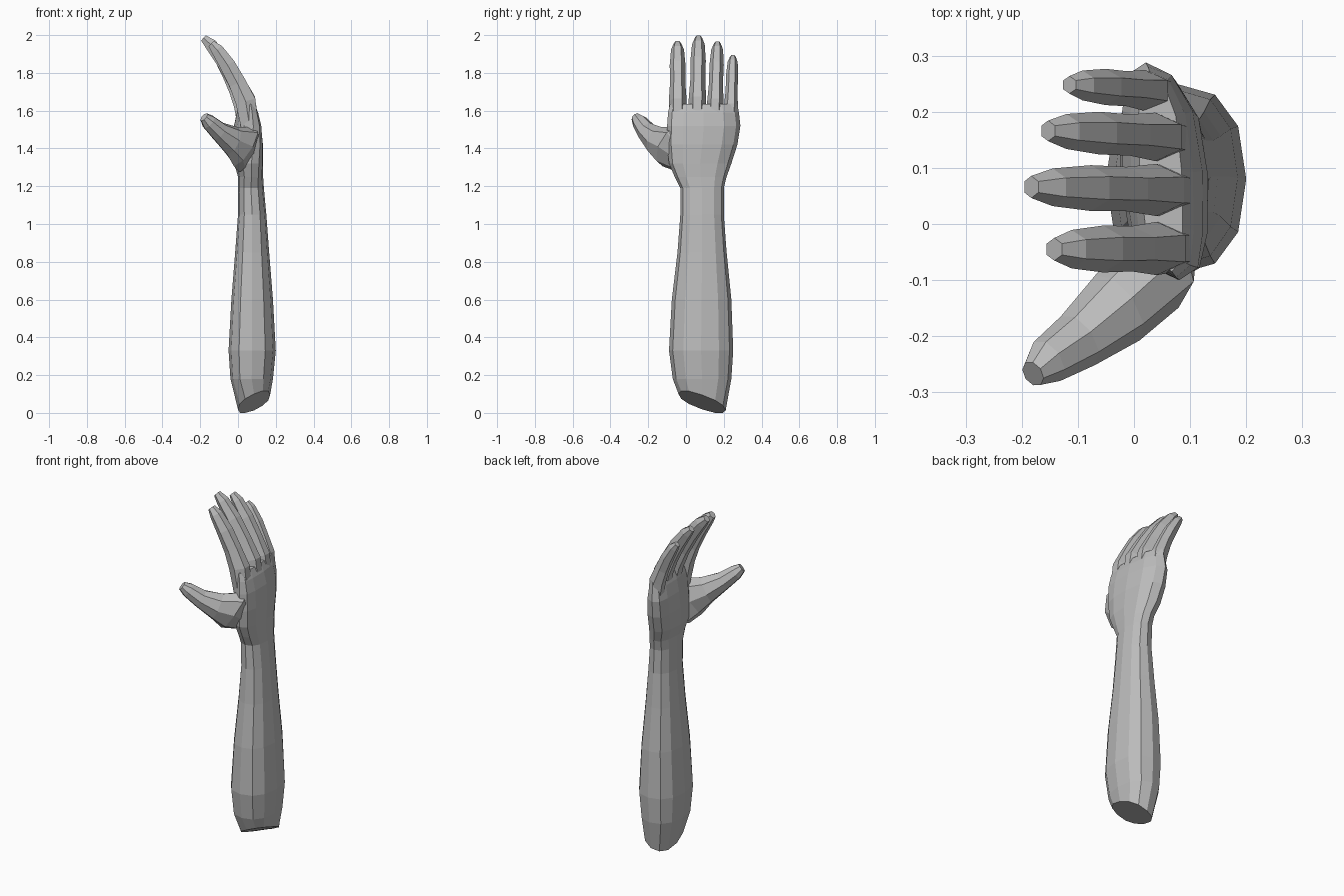
import bpy, bmesh
from math import cos, sin, pi
from mathutils import Vector

if "Cube" in bpy.data.objects:
    bpy.data.objects.remove(bpy.data.objects["Cube"])


def spow(c, p):
    return (1 if c >= 0 else -1) * abs(c) ** p


def ring(center, u, v, ru, rv, n, p=1.0):
    """Closed section around center, spanned by axes u and v (p < 1 is boxier)."""
    return [Vector(center) + u * ru * spow(cos(2 * pi * i / n), p)
            + v * rv * spow(sin(2 * pi * i / n), p) for i in range(n)]


def loft(name, rings):
    """Skin a list of equal-sized rings and cap both ends."""
    bm = bmesh.new()
    rows = [[bm.verts.new(co) for co in r] for r in rings]
    n = len(rows[0])
    for a, b in zip(rows, rows[1:]):
        for i in range(n):
            j = (i + 1) % n
            bm.faces.new((a[i], a[j], b[j], b[i]))
    bm.faces.new(rows[0])
    bm.faces.new(rows[-1])
    bmesh.ops.recalc_face_normals(bm, faces=bm.faces)
    me = bpy.data.meshes.new(name)
    bm.to_mesh(me)
    bm.free()
    me.materials.append(grey)
    ob = bpy.data.objects.new(name, me)
    bpy.context.collection.objects.link(ob)
    return ob


def digit(name, path, side, radii, n):
    """Tube along a path; side is the sideways axis, radii are (sideways, thickness)."""
    rings = []
    for i, (c, (ru, rv)) in enumerate(zip(path, radii)):
        d = (path[min(i + 1, len(path) - 1)] - path[max(i - 1, 0)]).normalized()
        rings.append(ring(c, side, d.cross(side).normalized(), ru, rv, n))
    return loft(name, rings)


X, Y = Vector((1, 0, 0)), Vector((0, 1, 0))
grey = bpy.data.materials.new("dark_grey")
grey.diffuse_color = (0.5, 0.5, 0.5, 1)
grey.use_nodes = True
grey.node_tree.nodes["Principled BSDF"].inputs["Base Color"].default_value = grey.diffuse_color

# Forearm and palm sections: z, x min, x max, y min, y max, twist of the edges
sections = [
    (0.18, -0.04, 0.185, -0.07, 0.24, 0),
    (0.33, -0.05, 0.20, -0.09, 0.25, 0),
    (0.60, -0.035, 0.185, -0.075, 0.24, 0),
    (0.85, -0.015, 0.165, -0.045, 0.215, 0),
    (1.05, 0.0, 0.15, -0.03, 0.20, 0),
    (1.19, 0.0, 0.137, -0.03, 0.20, 0),
    (1.25, 0.0, 0.133, -0.06, 0.215, 0.005),
    (1.32, -0.02, 0.133, -0.09, 0.24, 0.015),
    (1.42, -0.025, 0.132, -0.10, 0.272, 0.025),
    (1.52, -0.02, 0.122, -0.10, 0.288, 0.03),
    (1.59, -0.005, 0.105, -0.095, 0.28, 0.025),
    (1.635, 0.01, 0.085, -0.085, 0.272, 0.02),
]
# Slanted cut at the elbow end
cut = ring((0.085, 0.085, 0), X, Y, 0.085, 0.125, 12, 0.85)
for co in cut:
    co.z = max(0.0, 0.057 + 0.45 * (co.x - 0.085) - 0.35 * (co.y - 0.085))
rings = [cut]
for z, x0, x1, y0, y1, twist in sections:
    yc, ry = (y0 + y1) / 2, (y1 - y0) / 2
    r = ring(((x0 + x1) / 2, yc, z), X, Y, (x1 - x0) / 2, ry, 12, 0.85)
    for co in r:
        s = (co.y - yc) / ry
        co.x -= twist * s * abs(s)
    rings.append(r)
arm = loft("forearm_and_hand", rings)

# Fingers: base y, tip y, base x, tip x, tip z, half width
fingers = {
    "index_finger": (-0.043, -0.045, 0.065, -0.142, 1.955, 0.044),
    "middle_finger": (0.058, 0.066, 0.070, -0.183, 1.985, 0.043),
    "ring_finger": (0.150, 0.166, 0.064, -0.153, 1.955, 0.040),
    "little_finger": (0.233, 0.248, 0.038, -0.115, 1.885, 0.034),
}
bend = [(0, 0), (0.12, 0.33), (0.33, 0.54), (0.58, 0.75), (0.85, 0.93), (1, 1)]
wide = [1.0, 1.08, 0.92, 0.95, 0.78, 0.46]
thick = [1.2, 1.4, 1.2, 1.08, 0.85, 0.5]
parts = []
for name, (yb, yt, xb, xt, zt, w) in fingers.items():
    path = [Vector((xb + (xt - xb) * fx, yb + (yt - yb) * fz, 1.5 + (zt - 1.5) * fz))
            for fx, fz in bend]
    parts.append(digit(name, path, Y, [(w * a, w * b) for a, b in zip(wide, thick)], 6))

# Thumb with its fleshy root and web
thumb_path = [Vector(c) for c in (
    (0.06, 0.0, 1.335), (0.035, -0.085, 1.41), (-0.03, -0.15, 1.44),
    (-0.10, -0.208, 1.49), (-0.155, -0.245, 1.54), (-0.18, -0.267, 1.566))]
thumb_radii = [(0.045, 0.09), (0.078, 0.125), (0.07, 0.08),
               (0.053, 0.053), (0.042, 0.042), (0.024, 0.026)]
thumb_side = Vector((-0.57, 0.82, 0)).normalized()
parts.append(digit("thumb", thumb_path, thumb_side, thumb_radii, 8))

# Fuse digits into one skin
bpy.context.view_layer.objects.active = arm
arm.select_set(True)
for part in parts:
    mod = arm.modifiers.new("fuse", 'BOOLEAN')
    mod.operation = 'UNION'
    mod.solver = 'EXACT'
    mod.object = part
    bpy.ops.object.modifier_apply(modifier=mod.name)
    bpy.data.objects.remove(part, do_unlink=True)
